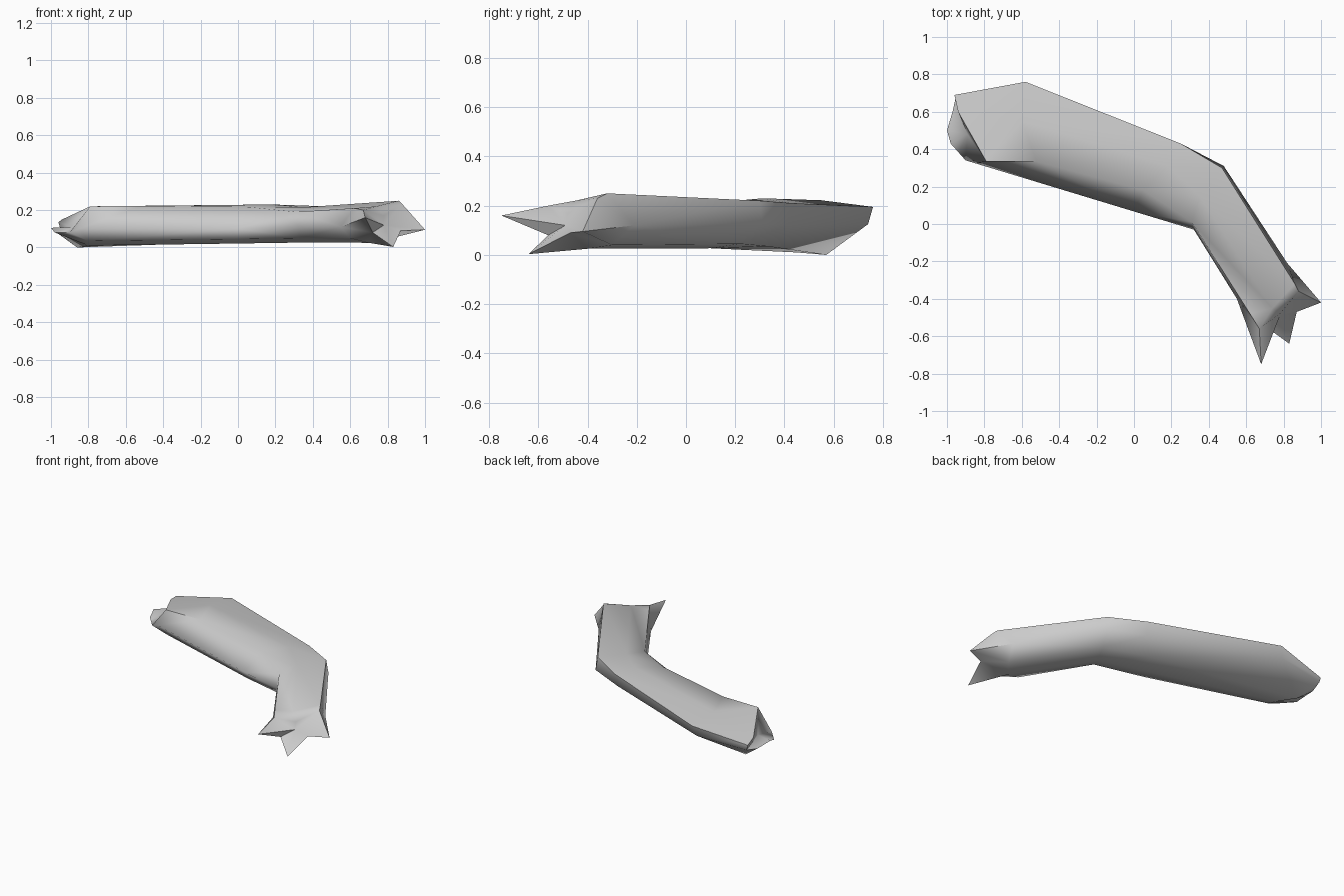
import bpy, bmesh, math
from mathutils import Vector

if "Cube" in bpy.data.objects:
    bpy.data.objects.remove(bpy.data.objects["Cube"])

# Cross-sections: front, front-top, top, back-top, back, under-back, under, under-front
left_end = [(-.90, .34, .08), (-.79, .335, .22), (-.94, .60, .15), (-.96, .69, .135),
            (-.95, .69, .10), (-.97, .60, .08), (-1.0, .50, .105), (-.98, .43, .08)]
left_body = [(-.85, .325, .10), (-.52, .335, .222), (-.60, .55, .222), (-.58, .76, .195),
             (-.60, .74, .125), (-.86, .57, .0), (-.80, .45, .01), (-.80, .36, .035)]
middle = [(0, .067, .10), (.05, .18, .217), (.18, .31, .23), (.25, .43, .21),
          (.24, .41, .12), (.15, .33, .035), (.05, .20, .022), (0, .10, .045)]
bend = [(.32, -.03, .11), (.31, .01, .19), (.35, .15, .215), (.47, .30, .22),
        (.48, .31, .13), (.44, .22, .045), (.38, .10, .027), (.34, .01, .05)]
right_body = [(.55, -.40, .11), (.62, -.48, .21), (.74, -.45, .22), (.86, -.32, .25),
              (.82, -.21, .12), (.78, -.30, .04), (.70, -.40, .025), (.60, -.42, .05)]
right_end = [(.68, -.75, .16), (.67, -.56, .20), (.78, -.48, .17), (.88, -.36, .23),
             (1.0, -.42, .095), (.87, -.47, .09), (.83, -.64, .003), (.72, -.56, .08)]


def cap(bm, ring, centre):
    """Sunken, splintered end."""
    c = bm.verts.new(Vector(centre))
    for i in range(len(ring)):
        bm.faces.new((ring[i], ring[(i + 1) % len(ring)], c))


# Broken, bent log lofted through the sections
bm = bmesh.new()
rings = [[bm.verts.new(p) for p in s]
         for s in (left_end, left_body, middle, bend, right_body, right_end)]
for a, b in zip(rings, rings[1:]):
    for i in range(8):
        j = (i + 1) % 8
        bm.faces.new((a[i], a[j], b[j], b[i]))
cap(bm, rings[0], (-.89, .48, .11))
cap(bm, rings[-1], (.78, -.49, .12))
bmesh.ops.triangulate(bm, faces=[f for f in bm.faces if len(f.verts) > 3])
bmesh.ops.recalc_face_normals(bm, faces=bm.faces)
mesh = bpy.data.meshes.new("broken_log")
bm.to_mesh(mesh)
bm.free()
log = bpy.data.objects.new("broken_log", mesh)
bpy.context.collection.objects.link(log)
bpy.context.view_layer.objects.active = log
log.select_set(True)
bpy.ops.object.shade_smooth_by_angle(angle=math.radians(60))
